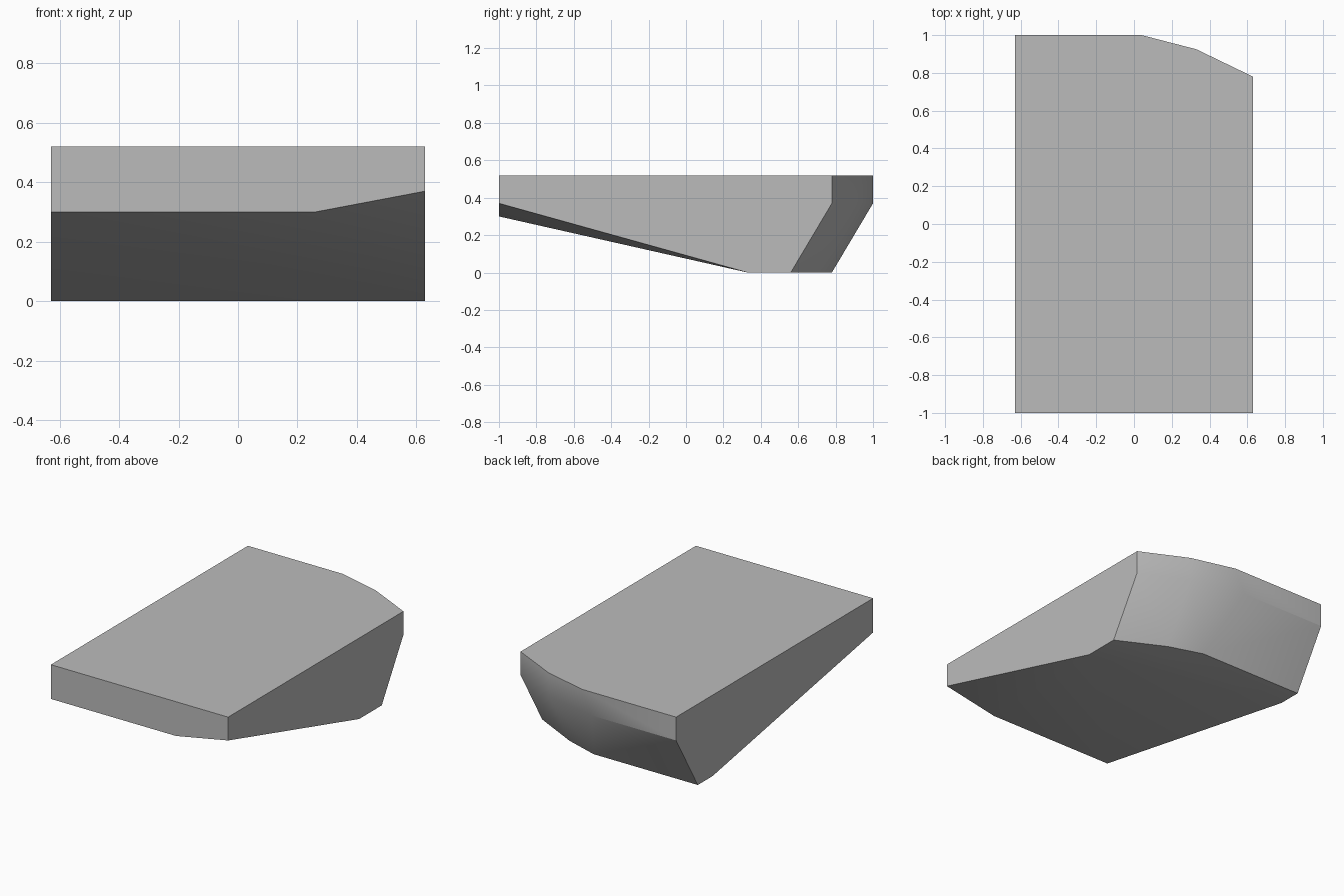
import bpy
import bmesh
import math

# Remove the default cube
cube = bpy.data.objects.get("Cube")
if cube:
    bpy.data.objects.remove(cube, do_unlink=True)

HALF_WIDTH, TOP, WALL_FOOT = 0.63, 0.52, 0.37

# Plain grey surface
grey = bpy.data.materials.new("plain_grey")
grey.use_nodes = True
colour = (0.5, 0.5, 0.5, 1)
grey.diffuse_color = colour
grey.node_tree.nodes["Principled BSDF"].inputs["Base Color"].default_value = colour

# Rounded rear corner, as (x, y) outlines at the rim, wall foot and base
rim = [(-HALF_WIDTH, 1), (0.04, 1), (0.33, 0.925), (HALF_WIDTH, 0.78)]
foot = [(-HALF_WIDTH, 1), (-0.03, 1), (0.33, 0.925), (HALF_WIDTH, 0.78)]
base = [(-HALF_WIDTH, 0.78), (0.11, 0.78), (0.33, 0.71), (HALF_WIDTH, 0.56)]
points = []
for outline, z in ((rim, TOP), (foot, WALL_FOOT), (base, 0)):
    points += [(x, y, z) for x, y in outline]

# Front edge with one raised lower corner
points += [(s * HALF_WIDTH, -1, TOP) for s in (-1, 1)]
points += [(-HALF_WIDTH, -1, 0.30), (0.26, -1, 0.30), (HALF_WIDTH, -1, WALL_FOOT)]

# Skewed line where the sloping underside meets the flat base
points += [(-HALF_WIDTH, 0.63, 0), (HALF_WIDTH, 0.33, 0)]

# Convex solid with flat faces merged
bm = bmesh.new()
for p in points:
    bm.verts.new(p)
bmesh.ops.convex_hull(bm, input=bm.verts)
bmesh.ops.dissolve_limit(bm, angle_limit=math.radians(0.5),
                         verts=bm.verts, edges=bm.edges)
bmesh.ops.recalc_face_normals(bm, faces=bm.faces)
mesh = bpy.data.meshes.new("wedge_block")
bm.to_mesh(mesh)
bm.free()
mesh.materials.append(grey)

block = bpy.data.objects.new("wedge_block", mesh)
bpy.context.collection.objects.link(block)
bpy.context.view_layer.objects.active = block
block.select_set(True)
bpy.ops.object.shade_smooth_by_angle(angle=math.radians(30))
